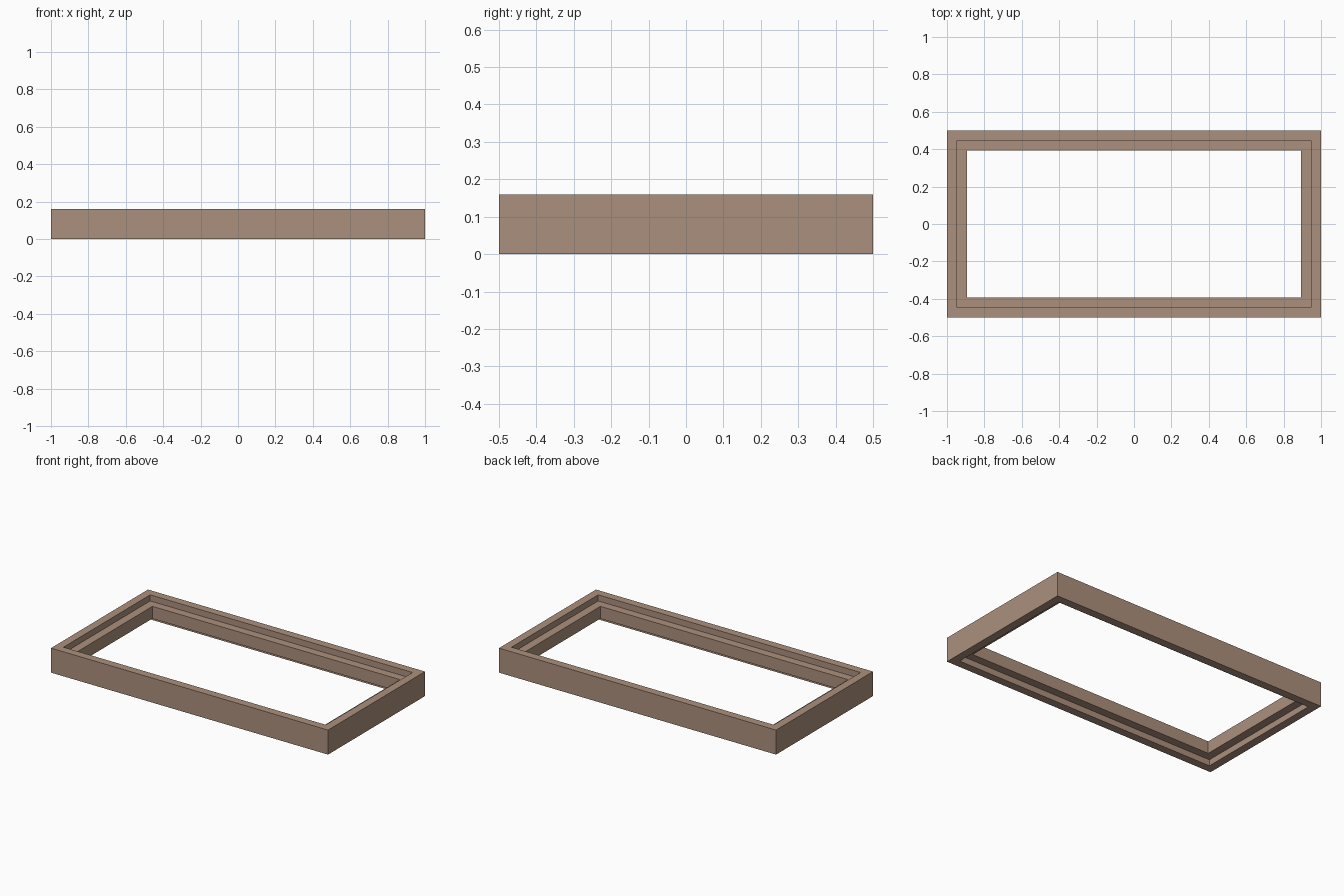
import bpy
import bmesh

cube = bpy.data.objects.get("Cube")
if cube:
    bpy.data.objects.remove(cube, do_unlink=True)

# Overall size, lip and ledge
HALF_X, HALF_Y, HEIGHT = 1.0, 0.5, 0.16
LIP = 0.053      # width of the outer lip
WIDTH = 0.107    # full width of the frame bars
REBATE = 0.04    # depth of the step on top and underside

# Warm brown wood
wood = bpy.data.materials.new("brown wood")
wood.use_nodes = True
colour = (0.41, 0.28, 0.205, 1)
wood.diffuse_color = colour
wood.node_tree.nodes["Principled BSDF"].inputs["Base Color"].default_value = colour

# Cross-section as (inset from the outer edge, height): a T lying on its side
low, high = REBATE, HEIGHT - REBATE
profile = [(0, 0), (LIP, 0), (LIP, low), (WIDTH, low),
           (WIDTH, high), (LIP, high), (LIP, HEIGHT), (0, HEIGHT)]

# Sweep the section around the four mitred corners
bm = bmesh.new()
corners = [(-1, -1), (1, -1), (1, 1), (-1, 1)]
rings = [[bm.verts.new((sx * (HALF_X - inset), sy * (HALF_Y - inset), z))
          for inset, z in profile] for sx, sy in corners]
for i, ring in enumerate(rings):
    following = rings[(i + 1) % len(rings)]
    for j in range(len(profile)):
        k = (j + 1) % len(profile)
        bm.faces.new((ring[j], ring[k], following[k], following[j]))
bmesh.ops.recalc_face_normals(bm, faces=bm.faces)

mesh = bpy.data.meshes.new("rebated_frame")
bm.to_mesh(mesh)
bm.free()
mesh.materials.append(wood)
frame = bpy.data.objects.new("rebated_frame", mesh)
bpy.context.collection.objects.link(frame)
